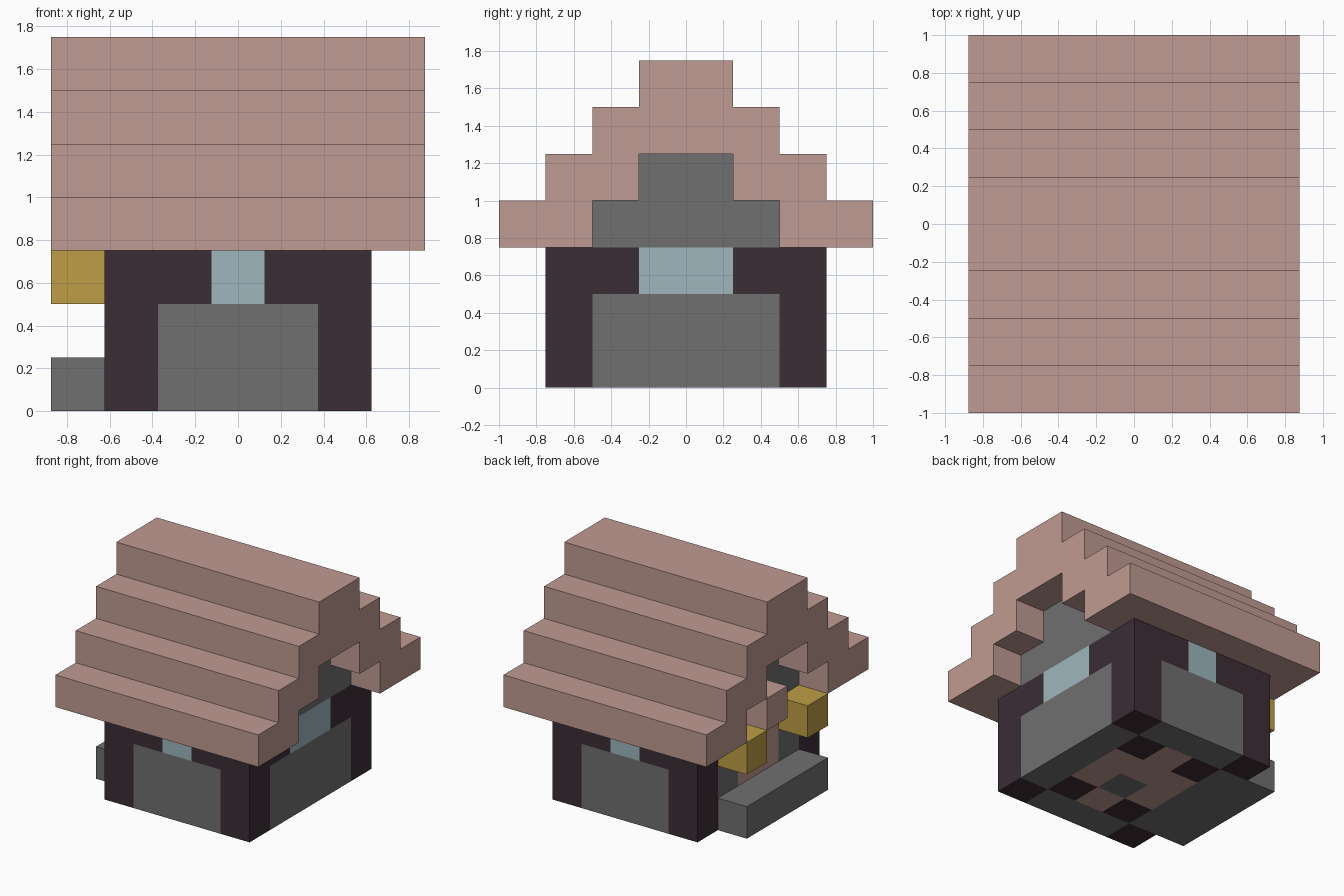
import bpy
import bmesh
from mathutils import Vector

if "Cube" in bpy.data.objects:
    bpy.data.objects.remove(bpy.data.objects["Cube"], do_unlink=True)

U = 0.25  # block size


def make_material(name, rgb):
    linear = [((c / 255 + 0.055) / 1.055) ** 2.4 for c in rgb] + [1]
    mat = bpy.data.materials.new(name)
    mat.use_nodes = True
    mat.diffuse_color = linear
    bsdf = next(n for n in mat.node_tree.nodes if n.type == "BSDF_PRINCIPLED")
    bsdf.inputs["Base Color"].default_value = linear
    return mat


PINK = make_material("dusty pink", (192, 155, 147))
GREY = make_material("stone grey", (112, 112, 112))
DARK = make_material("dark plum wood", (60, 45, 54))
BLUE = make_material("pale blue glass", (157, 182, 189))
GOLD = make_material("lantern gold", (190, 157, 69))


def finish(name, bm, *mats):
    bmesh.ops.recalc_face_normals(bm, faces=bm.faces)
    mesh = bpy.data.meshes.new(name)
    bm.to_mesh(mesh)
    bm.free()
    for mat in mats:
        mesh.materials.append(mat)
    obj = bpy.data.objects.new(name, mesh)
    bpy.context.collection.objects.link(obj)
    return obj


def box_mesh(low, high):
    low, high = Vector(low), Vector(high)
    bm = bmesh.new()
    bmesh.ops.create_cube(bm, size=1)
    bmesh.ops.scale(bm, vec=high - low, verts=bm.verts)
    bmesh.ops.translate(bm, vec=(low + high) / 2, verts=bm.verts)
    return bm


def extrude_profile(name, points, half_width, mat):
    bm = bmesh.new()
    face = bm.faces.new([bm.verts.new((-half_width, y, z)) for y, z in points])
    result = bmesh.ops.extrude_face_region(bm, geom=[face], use_keep_orig=True)
    moved = [v for v in result["geom"] if isinstance(v, bmesh.types.BMVert)]
    bmesh.ops.translate(bm, vec=(2 * half_width, 0, 0), verts=moved)
    return finish(name, bm, mat)


def stairs(half, base, levels):
    # Stepped gable outline from the +y foot to the -y foot
    right = []
    for i in range(levels):
        y = half - i * U
        right += [(y, base + i * U), (y, base + (i + 1) * U)]
    return right + [(-y, z) for y, z in reversed(right)]


# House body, cut into blocks and coloured by position
HX, HY, HZ = 2.5 * U, 3 * U, 3 * U
body = box_mesh((-HX, -HY, 0), (HX, HY, HZ))
cuts = [((-HX + i * U, 0, 0), (1, 0, 0)) for i in range(1, 5)]
cuts += [((0, -HY + i * U, 0), (0, 1, 0)) for i in range(1, 6)]
cuts += [((0, 0, i * U), (0, 0, 1)) for i in range(1, 3)]
for co, no in cuts:
    bmesh.ops.bisect_plane(body, geom=body.verts[:] + body.edges[:] + body.faces[:],
                           plane_co=co, plane_no=no)
body.normal_update()

STONE, WOOD, GLASS, DOOR = range(4)


def floor_colour(x, y):
    edge_x, edge_y = x > HX - U or x < U - HX, y > HY - U or y < U - HY
    if edge_x or edge_y:
        return WOOD if edge_x and edge_y else STONE
    if abs(x) > U / 2 and abs(y) > U:
        return WOOD
    return STONE if abs(x) < U / 2 and -U < y < 0 else DOOR


def wall_colour(across, z, half):
    if z < 2 * U:
        return STONE if across < half - U else WOOD
    return GLASS if across < half - 2 * U else WOOD


for f in body.faces:
    c, n = f.calc_center_median(), f.normal
    if abs(n.z) > 0.5:
        f.material_index = floor_colour(c.x, c.y) if n.z < 0 else STONE
    elif n.x < -0.5 and abs(c.y) < U and c.z > U:
        f.material_index = DOOR
    elif abs(n.x) > 0.5:
        f.material_index = wall_colour(abs(c.y), c.z, HY)
    else:
        f.material_index = wall_colour(abs(c.x), c.z, HX)
finish("house_body", body, GREY, DARK, BLUE, PINK)

# Stepped roof with overhanging ends, and the recessed stone gable
gable = stairs(2 * U, HZ, 2)
extrude_profile("roof", stairs(4 * U, HZ, 4) + gable[::-1], HX + U, PINK)
extrude_profile("gable", gable, HX, GREY)

# Entrance side: step, pair of lanterns, block over the door
X0, X1 = -HX - U, -HX
finish("door_step", box_mesh((X0, -2 * U, 0), (X1, 2 * U, U)), GREY)
for side, y in (("right", -2 * U), ("left", U)):
    finish("lantern_" + side, box_mesh((X0, y, 2 * U), (X1, y + U, HZ)), GOLD)
finish("door_beam_end", box_mesh((X0, 0, HZ), (X1, U, HZ + U)), PINK)
